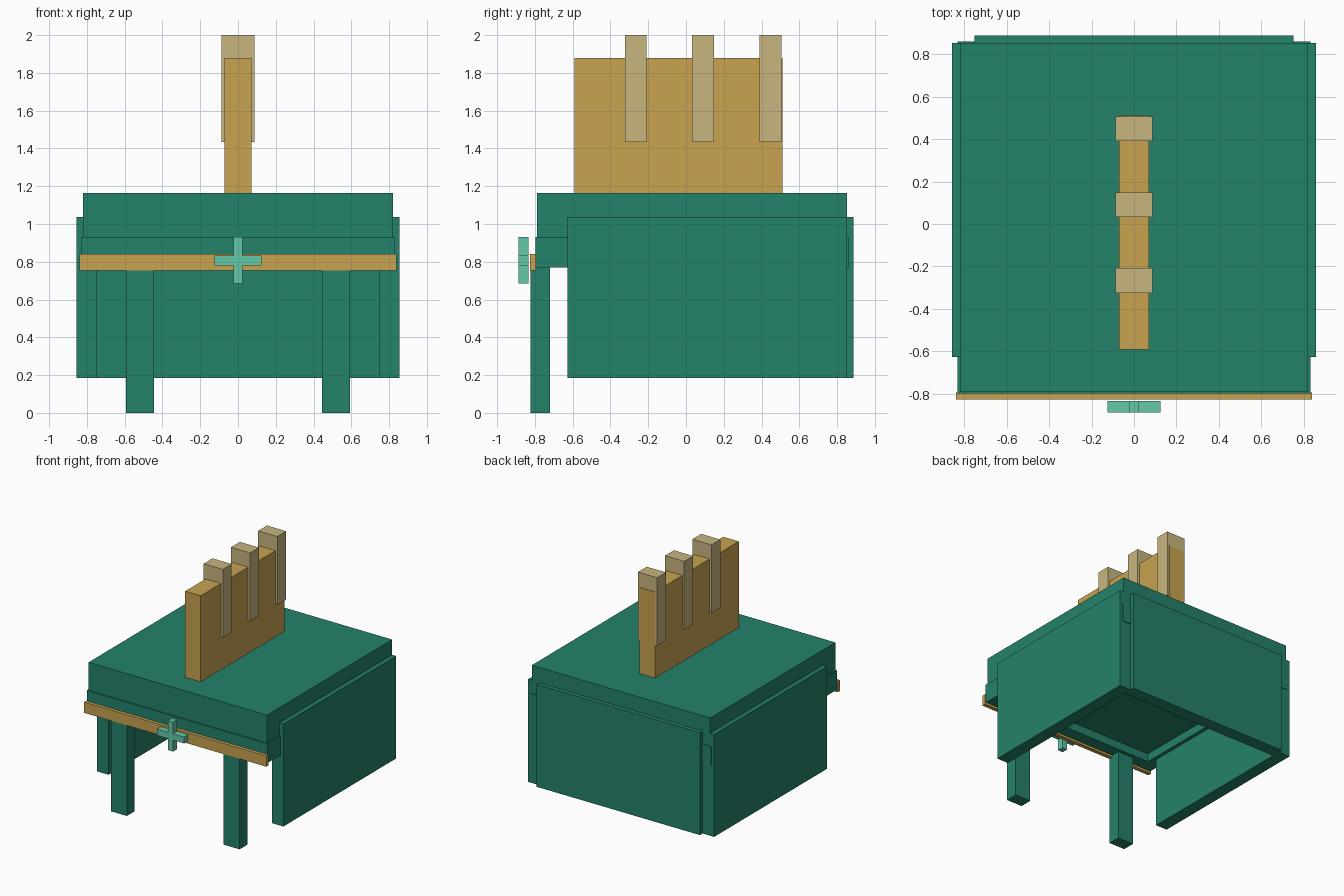
import bpy

if "Cube" in bpy.data.objects:
    bpy.data.objects.remove(bpy.data.objects["Cube"])


def material(name, rgb):
    """Flat colour given as 0-255 sRGB, stored as linear."""
    lin = [((c / 255 + 0.055) / 1.055) ** 2.4 for c in rgb]
    m = bpy.data.materials.new(name)
    m.diffuse_color = (*lin, 1)
    m.use_nodes = True
    m.node_tree.nodes["Principled BSDF"].inputs["Base Color"].default_value = m.diffuse_color
    return m


GREEN = material("deep green", (36, 130, 107))
GOLD = material("ochre", (200, 163, 80))
TAN = material("pale tan", (200, 182, 127))
MINT = material("mint", (100, 200, 170))


def box(name, mat, x, y, z):
    """Box spanning the given (low, high) ranges."""
    spans = (x, y, z)
    bpy.ops.mesh.primitive_cube_add(size=1, location=[(a + b) / 2 for a, b in spans])
    ob = bpy.context.object
    ob.name = name
    ob.scale = [b - a for a, b in spans]
    bpy.ops.object.transform_apply(location=False, rotation=False, scale=True)
    ob.data.materials.append(mat)
    return ob


# Roof slab
box("roof", GREEN, (-0.82, 0.82), (-0.79, 0.853), (0.84, 1.163))

# Frame of beams under the roof
BEAM_Z = (0.771, 0.93)
box("front_beam", GREEN, (-0.83, 0.83), (-0.798, -0.69), BEAM_Z)
box("back_beam", GREEN, (-0.83, 0.83), (0.75, 0.859), BEAM_Z)

# Back wall
WALL_Z = (0.185, 1.036)
box("back_wall", GREEN, (-0.75, 0.75), (0.78, 0.888), WALL_Z)

# Mirrored side parts
for side, s in (("left", -1), ("right", 1)):
    def span(a, b):
        return tuple(sorted((s * a, s * b)))
    box(side + "_beam", GREEN, span(0.72, 0.83), (-0.69, 0.75), BEAM_Z)
    box(side + "_wall", GREEN, span(0.75, 0.856), (-0.627, 0.853), WALL_Z)
    box(side + "_front_leg", GREEN, span(0.445, 0.592), (-0.824, -0.72), (0, 0.771))

# Trim plank across the front
box("front_trim", GOLD, (-0.838, 0.838), (-0.826, -0.794), (0.753, 0.842))

# Cross ornament as one extruded outline
w, l, top, bottom, hi, lo = 0.023, 0.125, 0.93, 0.684, 0.832, 0.779
right = [(w, top), (w, hi), (l, hi), (l, lo), (w, lo), (w, bottom)]
outline = right + [(-x, z) for x, z in reversed(right)]
n = len(outline)
verts = [(x, y, z) for y in (-0.887, -0.834) for x, z in outline]
faces = [tuple(reversed(range(n))), tuple(range(n, 2 * n))]
faces += [(i, (i + 1) % n, (i + 1) % n + n, i + n) for i in range(n)]
mesh = bpy.data.meshes.new("cross_ornament")
mesh.from_pydata(verts, [], faces)
mesh.materials.append(MINT)
cross = bpy.data.objects.new("cross_ornament", mesh)
bpy.context.collection.objects.link(cross)
bpy.context.view_layer.objects.active = cross
bpy.ops.object.select_all(action='DESELECT')
cross.select_set(True)
bpy.ops.object.mode_set(mode='EDIT')
bpy.ops.mesh.select_all(action='SELECT')
bpy.ops.mesh.normals_make_consistent(inside=False)
bpy.ops.object.mode_set(mode='OBJECT')

# Crest fin on the roof with three clasps
box("crest", GOLD, (-0.071, 0.071), (-0.591, 0.51), (1.163, 1.878))
for i in range(3):
    y = -0.266 + 0.357 * i
    box(f"crest_post_{i + 1}", TAN, (-0.088, 0.088), (y - 0.058, y + 0.058), (1.433, 2.0))
